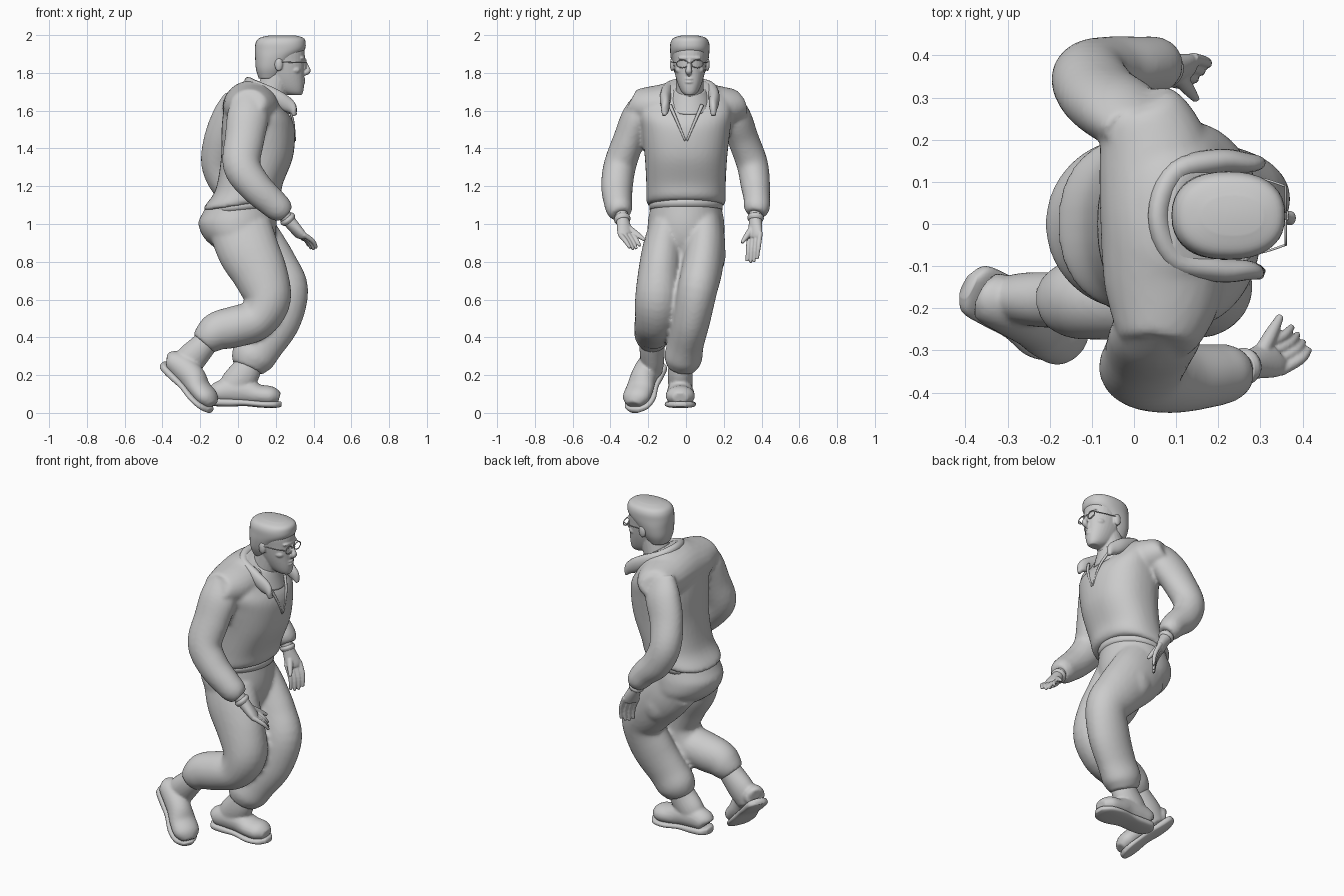
import bpy, bmesh, math
from mathutils import Vector, Matrix


def sample(rows, steps):
    # Catmull-Rom through the rows (position, radii and tilt alike)
    out = []
    for i in range(len(rows) - 1):
        p = [rows[max(i - 1, 0)], rows[i], rows[i + 1], rows[min(i + 2, len(rows) - 1)]]
        for s in range(steps):
            u = s / steps
            out.append([0.5 * (2 * b + (c - a) * u + (2 * a - 5 * b + 4 * c - d) * u * u
                               + (3 * b - a - 3 * c + d) * u ** 3) for a, b, c, d in zip(*p)])
    return out + [list(rows[-1])]


def loft(bm, rows, ref=(0, 1, 0), power=2, seg=24, steps=5, m=Matrix(), level=False):
    # row: x, y, z, radius along ref, other radius [, slope of a level ring]
    pts = sample([tuple(r) + (0,) if level else r for r in rows], steps)
    rings = []
    for i, r in enumerate(pts):
        t = Vector(pts[min(i + 1, len(pts) - 1)][:3]) - Vector(pts[max(i - 1, 0)][:3])
        if len(r) > 5:
            t = Vector((-r[5], 0, 1))
        t.normalize()
        side = Vector(ref)
        side = (side - t * side.dot(t)).normalized()
        other = t.cross(side)
        ring = []
        for k in range(seg):
            a = 2 * math.pi * k / seg
            c, s = math.cos(a), math.sin(a)
            c, s = [math.copysign(abs(v) ** (2 / power), v) for v in (c, s)]
            p = Vector(r[:3]) + side * c * max(r[3], .002) + other * s * max(r[4], .002)
            ring.append(bm.verts.new(m @ p))
        rings.append(ring)
    for A, B in zip(rings, rings[1:]):
        for k in range(seg):
            j = (k + 1) % seg
            bm.faces.new((A[k], A[j], B[j], B[k]))
    bm.faces.new(rings[0])
    bm.faces.new(rings[-1])


def blob(bm, c, r):
    m = Matrix.Translation(c) @ Matrix.Diagonal((*r, 1))
    bmesh.ops.create_uvsphere(bm, u_segments=20, v_segments=12, radius=1, matrix=m)


def finish(name, bm, voxel=0, smooth=4):
    bmesh.ops.recalc_face_normals(bm, faces=bm.faces)
    me = bpy.data.meshes.new(name)
    bm.to_mesh(me)
    bm.free()
    for f in me.polygons:
        f.use_smooth = True
    ob = bpy.data.objects.new(name, me)
    bpy.context.collection.objects.link(ob)
    if voxel:
        r = ob.modifiers.new("fuse", 'REMESH')
        r.mode, r.voxel_size, r.use_smooth_shade = 'VOXEL', voxel, True
        s = ob.modifiers.new("soften", 'SMOOTH')
        s.factor, s.iterations = .5, smooth
    return ob


# jacket: torso, shoulder yoke and both sleeves fused
bm = bmesh.new()
loft(bm, [(.015, 0, 1.10, .2, .195, .15), (.025, 0, 1.125, .21, .203, .15), (.06, 0, 1.2, .21, .18, .1),
          (.10, 0, 1.35, .218, .19, 0), (.108, 0, 1.5, .235, .195, -.1), (.11, 0, 1.6, .245, .18, -.25),
          (.12, .01, 1.68, .21, .135, -.5), (.15, .01, 1.73, .12, .07, -.6)], seg=40, power=2.3)
loft(bm, [(.055, -.295, 1.635, .055, .07), (.058, -.27, 1.628, .085, .1), (.07, -.16, 1.62, .115, .14),
          (.07, 0, 1.62, .14, .15), (.05, .16, 1.62, .115, .135), (.02, .265, 1.628, .085, .105),
          (.01, .295, 1.635, .055, .075)], ref=(0, 0, 1))
loft(bm, [(.058, -.225, 1.66, .055, .09), (.052, -.26, 1.57, .08, .11), (.035, -.302, 1.45, .083, .105),
          (.02, -.35, 1.31, .086, .1), (.09, -.365, 1.2, .084, .088), (.18, -.36, 1.115, .075, .078),
          (.225, -.352, 1.075, .068, .07), (.25, -.345, 1.05, .05, .05)])
loft(bm, [(.015, .225, 1.66, .055, .09), (-.025, .262, 1.57, .08, .108), (-.08, .303, 1.45, .082, .1),
          (-.105, .35, 1.32, .083, .09), (-.06, .367, 1.21, .078, .085), (.015, .375, 1.135, .07, .073),
          (.055, .375, 1.085, .068, .066), (.075, .37, 1.055, .05, .05)])
finish("jacket", bm, .011)

# trousers: seat, both legs and side pocket fused
bm = bmesh.new()
loft(bm, [(.02, 0, 1.15, .175, .17, .1), (.005, 0, 1.08, .19, .192, .1), (-.003, 0, 1.0, .203, .207, 0),
          (.01, 0, .92, .195, .185, 0), (.04, 0, .85, .12, .13, 0)], seg=40)
loft(bm, [(.015, -.1, .97, .1, .165), (.055, -.12, .86, .112, .163), (.12, -.14, .73, .115, .145),
          (.155, -.15, .6, .12, .125), (.1, -.155, .495, .115, .11), (0, -.165, .46, .11, .11),
          (-.1, -.175, .435, .1, .105), (-.15, -.18, .4, .092, .09), (-.185, -.185, .365, .07, .07)])
loft(bm, [(.02, .1, .97, .1, .165), (.09, .1, .88, .108, .16), (.185, .085, .76, .108, .14),
          (.25, .06, .65, .105, .122), (.205, .03, .5, .1, .13), (.125, 0, .37, .095, .12),
          (.075, -.015, .29, .1, .115), (.05, -.025, .235, .075, .085)])
blob(bm, (.10, .165, .84), (.08, .045, .1))
finish("trousers", bm, .011, 6)

# trouser waistband
bm = bmesh.new()
loft(bm, [(.012, 0, 1.075, .194, .19, .1), (.015, 0, 1.115, .194, .188, .1)], seg=40, steps=2)
finish("waistband", bm)

# boots: upper and shaft fused, with a separate welted sole
upper = [(-.165, 0, .045, .03, .03), (-.15, 0, .055, .06, .055), (-.08, 0, .068, .066, .07),
         (0, 0, .068, .068, .07), (.07, 0, .052, .076, .056), (.14, 0, .047, .074, .052), (.182, 0, .038, .04, .03)]
sole = [(-.178, 0, .006, .03, .018), (-.15, 0, .006, .062, .022), (-.08, 0, .006, .067, .022),
        (0, 0, .008, .068, .018), (.09, 0, .003, .083, .018), (.16, 0, .004, .07, .018), (.195, 0, .008, .03, .014)]
boots = {"rear": ((-.28, -.205, .136), -27, 42,
                  [(-.13, -.175, .42, .06, .06), (-.19, -.18, .35, .066, .07), (-.255, -.178, .28, .063, .08),
                   (-.3, -.18, .22, .055, .07)]),
         "front": ((.035, -.03, .046), 0, 2,
                   [(.08, -.02, .32, .06, .06), (.04, -.03, .22, .066, .08), (-.01, -.03, .15, .064, .085),
                    (-.05, -.03, .09, .055, .07)])}
for side, (loc, yaw, pitch, shaft) in boots.items():
    m = (Matrix.Translation(loc) @ Matrix.Rotation(math.radians(yaw), 4, 'Z')
         @ Matrix.Rotation(math.radians(pitch), 4, 'Y'))
    bm = bmesh.new()
    loft(bm, upper, m=m)
    loft(bm, shaft)
    finish(side + "_boot", bm, .008, 3)
    bm = bmesh.new()
    loft(bm, sole, power=3, m=m)
    finish(side + "_boot_sole", bm)

# gloved hands: wrist, palm, four curled fingers and a thumb, fused
hands = {"right": ((.235, -.345, 1.06), (.325, -.32, .95), (.395, -.27, .86), (.016, -.021, -.004),
                   (.348, -.218, .915)),
         "left": ((.06, .37, 1.07), (.115, .365, .95), (.152, .35, .79), (.018, .021, .004), (.148, .295, .9))}
for side, (w, p, tip, spread, thumb) in hands.items():
    w, p, tip, spread, thumb = map(Vector, (w, p, tip, spread, thumb))
    bm = bmesh.new()
    k = p + (tip - p) * .15
    loft(bm, [(*w, .036, .036), (*(w.lerp(p, .4)), .034, .034), (*p, .046, .026), (*k, .038, .021)], ref=spread)
    for i in range(4):
        off = spread * (i - 1.5)
        base, end = p + off * .9, tip + off * .85 + Vector((0, 0, .012 * abs(i - 1.5)))
        mid = base.lerp(end, .55) + Vector((.012, 0, .004))
        loft(bm, [(*base, .014, .014), (*mid, .0125, .0125), (*end, .008, .008)], ref=spread, seg=10)
    b = w.lerp(p, .6)
    loft(bm, [(*b, .02, .02), (*(b.lerp(thumb, .55)), .017, .017), (*thumb, .009, .009)], ref=(1, 0, .3), seg=12)
    finish(side + "_hand", bm, .004, 3)
    bm = bmesh.new()
    a, c = w.lerp(p, .22), w.lerp(p, .42)
    loft(bm, [(*a, .04, .04), (*a.lerp(c, .5), .044, .044), (*c, .038, .038)], ref=spread)
    finish(side + "_glove_cuff", bm)

# head: skull, neck, jaw, nose, brow, lips and ears fused
Y = .02
bm = bmesh.new()
loft(bm, [(.302, Y, 1.683, .026, .035), (.285, Y, 1.70, .044, .06), (.265, Y, 1.735, .061, .085),
          (.248, Y, 1.79, .077, .102), (.235, Y, 1.86, .088, .118), (.228, Y, 1.93, .092, .122),
          (.228, Y, 1.975, .06, .09)], power=2.2, seg=32, level=True)
loft(bm, [(.14, Y, 1.6, .085, .09), (.18, Y, 1.7, .075, .08), (.21, Y, 1.8, .072, .08)])
loft(bm, [(.345, Y, 1.87, .009, .012), (.36, Y - .004, 1.835, .012, .014), (.37, Y - .006, 1.81, .018, .015),
          (.35, Y - .005, 1.797, .012, .014)], seg=14)
blob(bm, (.337, Y, 1.879), (.02, .062, .014))
for z in (1.768, 1.751):
    blob(bm, (.336, Y - .003, z), (.022, .027, .009))
blob(bm, (.322, Y - .003, 1.708), (.022, .028, .02))
for s in (-1, 1):
    blob(bm, (.215, Y + s * .093, 1.845), (.022, .013, .036))
    blob(bm, (.3, Y + s * .054, 1.815), (.03, .022, .02))
finish("head", bm, .005, 2)

# cropped flat hair
bm = bmesh.new()
loft(bm, [(.165, Y, 1.77, .065, .055), (.175, Y, 1.82, .088, .08), (.195, Y, 1.875, .1, .104),
          (.22, Y, 1.92, .104, .131), (.226, Y, 1.96, .102, .132), (.23, Y, 1.985, .085, .116),
          (.235, Y, 1.998, .045, .07)], power=2.3, seg=36, level=True)
finish("hair", bm)

# glasses: two rims, bridge and temples
bm = bmesh.new()
for s in (-1, 1):
    ring = [(.36, Y + s * .04 + .03 * math.cos(a), 1.848 + .021 * math.sin(a), .003, .003)
            for a in [2 * math.pi * i / 16 for i in range(17)]]
    loft(bm, ring, ref=(1, 0, 0), seg=6, steps=2)
    loft(bm, [(.358, Y + s * .07, 1.855, .003, .003), (.3, Y + s * .088, 1.855, .003, .003),
              (.215, Y + s * .098, 1.86, .003, .003)], ref=(0, 0, 1), seg=6)
loft(bm, [(.364, Y - .011, 1.855, .003, .003), (.364, Y + .011, 1.855, .003, .003)], ref=(0, 0, 1), seg=6)
finish("glasses", bm)

# turned-down jacket collar
bm = bmesh.new()
loft(bm, [(.302, -.115, 1.575, .008, .012), (.275, -.11, 1.62, .035, .022), (.2, -.108, 1.67, .042, .03),
          (.1, -.08, 1.72, .038, .03), (.06, .02, 1.745, .035, .026), (.1, .12, 1.72, .038, .03),
          (.2, .148, 1.67, .042, .03), (.275, .145, 1.62, .035, .022), (.302, .145, 1.575, .008, .012)],
     ref=(-.4, 0, 1), seg=16)
finish("collar", bm)

# edges of the open jacket front and the undershirt neckline
bm = bmesh.new()
for s in (-1, 1):
    loft(bm, [(.258, s * .085, 1.63, .01, .008), (.291, s * .05, 1.55, .008, .006), (.303, s * .004, 1.44, .005, .004)],
         seg=8)
finish("jacket_opening", bm)
bm = bmesh.new()
loft(bm, [(.16, Y, 1.62, .12, .125, -.35), (.165, Y, 1.68, .105, .105, -.4), (.175, Y, 1.715, .085, .085, -.4)], seg=32)
finish("undershirt", bm)
